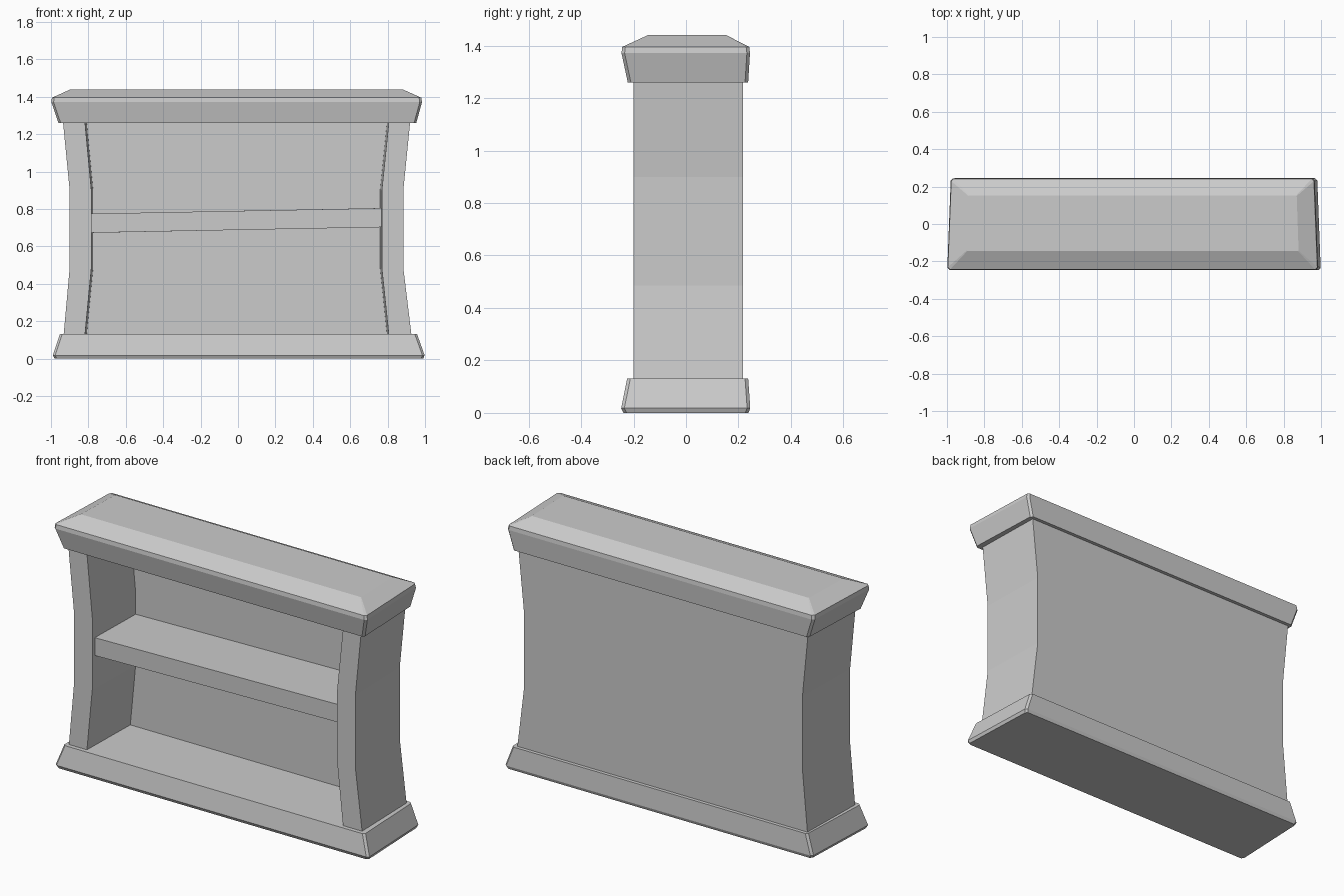
import bpy, bmesh

if "Cube" in bpy.data.objects:
    bpy.data.objects.remove(bpy.data.objects["Cube"])


def loft(name, rings):
    """Skin equal-length vertex rings and cap both ends."""
    bm = bmesh.new()
    loops = [[bm.verts.new(p) for p in ring] for ring in rings]
    for a, b in zip(loops, loops[1:]):
        for i in range(len(a)):
            j = (i + 1) % len(a)
            bm.faces.new((a[i], a[j], b[j], b[i]))
    bm.faces.new(loops[0][::-1])
    bm.faces.new(loops[-1])
    bmesh.ops.recalc_face_normals(bm, faces=bm.faces[:])
    mesh = bpy.data.meshes.new(name)
    bm.to_mesh(mesh)
    bm.free()
    obj = bpy.data.objects.new(name, mesh)
    bpy.context.collection.objects.link(obj)
    return obj


def ring(x0, x1, y0, y1, z, c=0.012, t=0.018):
    """Chamfered rectangle, narrower by t at each side of the back."""
    return [(x0 + c, y0, z), (x1 - c, y0, z), (x1, y0 + c, z), (x1 - t, y1 - c, z),
            (x1 - t - c, y1, z), (x0 + t + c, y1, z), (x0 + t, y1 - c, z), (x0, y0 + c, z)]


def narrow(profile, y):
    """Place an x-z profile at depth y, drawing it in slightly toward the back."""
    d = 0.010 * (y + 0.20) / 0.415
    return [(x - d if x > 0 else x + d, y, z) for x, z in profile]


# Plinth
loft("base_plinth", [
    ring(-0.980, 0.990, -0.238, 0.238, 0.0),
    ring(-0.990, 0.998, -0.247, 0.245, 0.018),
    ring(-0.952, 0.957, -0.224, 0.237, 0.132)])

# Chamfered lid
loft("top_cap", [
    ring(-0.960, 0.953, -0.222, 0.237, 1.26),
    ring(-0.998, 0.984, -0.246, 0.244, 1.372),
    ring(-0.995, 0.980, -0.243, 0.241, 1.395),
    ring(-0.895, 0.880, -0.145, 0.153, 1.44, c=0.003, t=0.01)])

# Bowed side panels
levels = (0.13, 0.485, 0.90, 1.26)
left_outer = list(zip((-0.932, -0.900, -0.900, -0.935), levels))
right_outer = list(zip((0.927, 0.884, 0.884, 0.920), levels))
left_inner = list(zip((-0.818, -0.784, -0.784, -0.818), levels))
right_inner = list(zip((0.806, 0.769, 0.769, 0.806), levels))
for name, outer, inner in (("left_side", left_outer, left_inner),
                           ("right_side", right_outer, right_inner)):
    outline = outer + inner[::-1]
    loft(name, [narrow(outline, -0.20), narrow(outline, 0.18)])

# Back panel following the bowed outline
outline = left_outer + right_outer[::-1]
loft("back_panel", [narrow(outline, 0.18), narrow(outline, 0.217)])

# Slightly crooked shelf
shelf = [(-0.79, 0.673), (0.775, 0.703), (0.775, 0.805), (-0.79, 0.775)]
loft("shelf", [narrow(shelf, -0.178), narrow(shelf, 0.18)])
